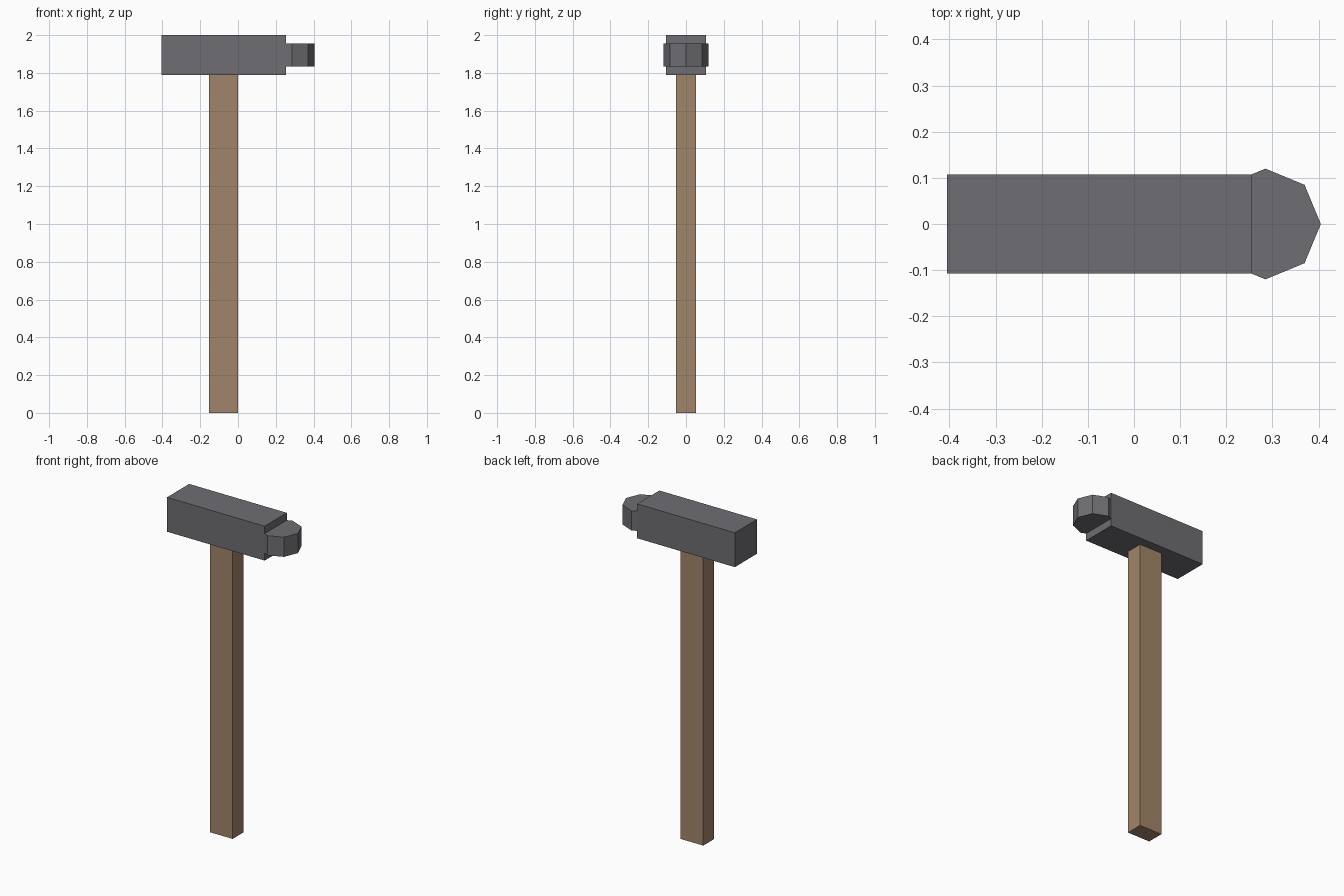
import bpy
import math

default = bpy.data.objects.get("Cube")
if default:
    bpy.data.objects.remove(default, do_unlink=True)


def make_material(name, rgb):
    mat = bpy.data.materials.new(name)
    mat.use_nodes = True
    mat.diffuse_color = (*rgb, 1)
    mat.node_tree.nodes["Principled BSDF"].inputs["Base Color"].default_value = (*rgb, 1)
    return mat


def finish(name, mat):
    obj = bpy.context.object
    obj.name = obj.data.name = name
    obj.data.materials.append(mat)
    return obj


def box(name, mat, low, high):
    centre = [(a + b) / 2 for a, b in zip(low, high)]
    bpy.ops.mesh.primitive_cube_add(size=1, location=centre)
    bpy.context.object.scale = [b - a for a, b in zip(low, high)]
    bpy.ops.object.transform_apply(location=False, rotation=False, scale=True)
    return finish(name, mat)


steel = make_material("dark_steel", (0.156, 0.153, 0.168))
wood = make_material("brown_wood", (0.352, 0.235, 0.138))

# Square wooden shaft, ending against the underside of the head
box("handle", wood, (-0.153, -0.052, 0), (0, 0.052, 1.79))

# Steel block
box("hammer_head", steel, (-0.405, -0.107, 1.79), (0.255, 0.107, 2))

# Eight-sided peen, partly sunk into the end of the block
bpy.ops.mesh.primitive_cylinder_add(vertices=8, radius=0.12, depth=0.12,
                                    location=(0.285, 0, 1.895),
                                    rotation=(0, 0, math.radians(90)))
finish("peen", steel)
